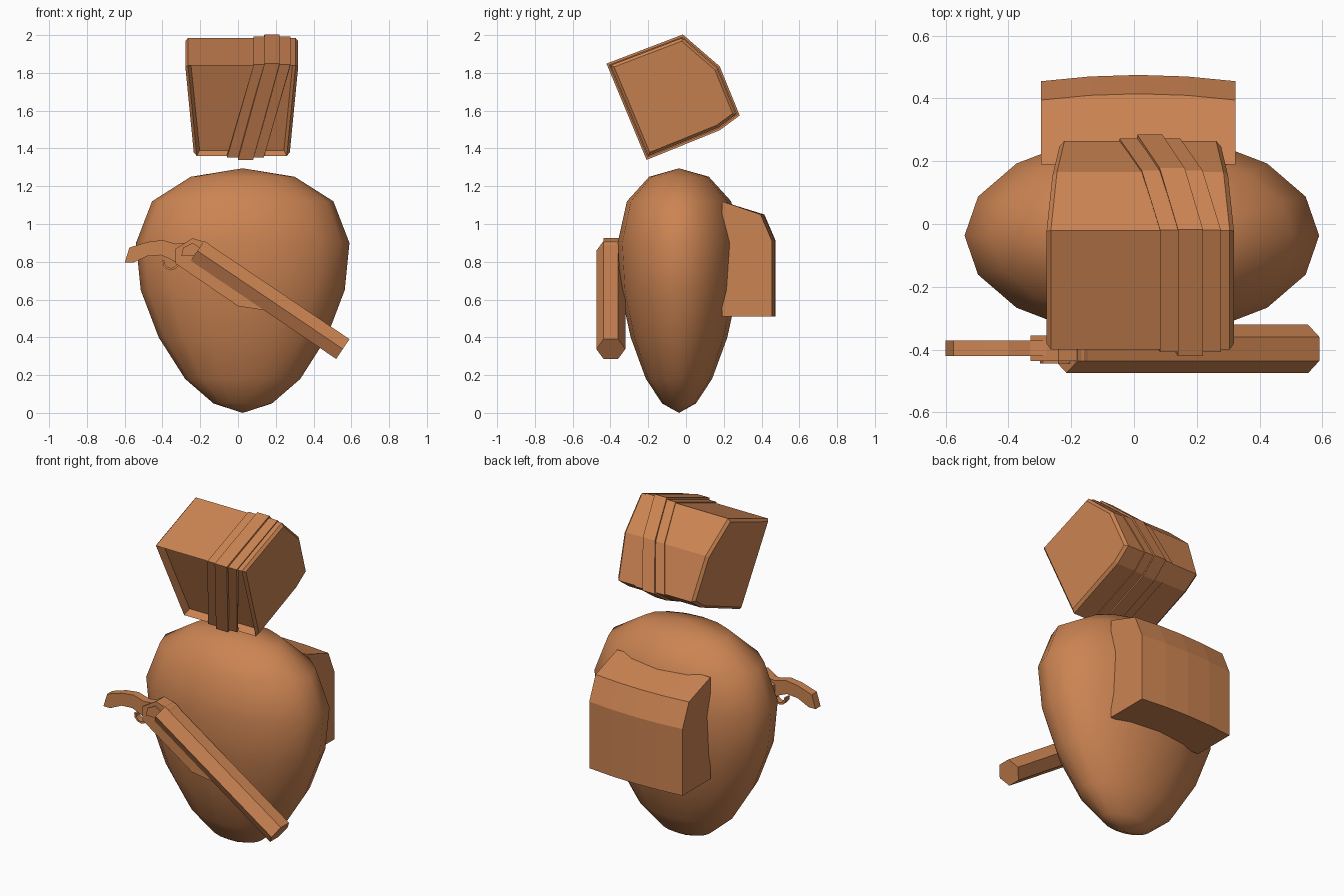
import bpy, bmesh, math
from mathutils import Vector

if "Cube" in bpy.data.objects:
    bpy.data.objects.remove(bpy.data.objects["Cube"])

brown = bpy.data.materials.new("warm brown")
brown.diffuse_color = (0.60, 0.23, 0.085, 1)
brown.use_nodes = True
brown.node_tree.nodes["Principled BSDF"].inputs["Base Color"].default_value = brown.diffuse_color


def finish(name, bm):
    bmesh.ops.recalc_face_normals(bm, faces=bm.faces)
    me = bpy.data.meshes.new(name)
    bm.to_mesh(me)
    bm.free()
    me.materials.append(brown)
    ob = bpy.data.objects.new(name, me)
    bpy.context.collection.objects.link(ob)
    return ob


def loft(rings, cap=True, wrap=False):
    """Skin a list of equally long closed loops."""
    bm = bmesh.new()
    vs = [[bm.verts.new(p) for p in r] for r in rings]
    pairs = list(zip(vs, vs[1:])) + ([(vs[-1], vs[0])] if wrap else [])
    for a, b in pairs:
        for i in range(len(a)):
            j = (i + 1) % len(a)
            bm.faces.new((a[i], a[j], b[j], b[i]))
    if cap:
        bm.faces.new(vs[0])
        bm.faces.new(vs[-1])
    return bm


def offset(poly, t):
    """Mitred outward offset of a clockwise 2D polygon."""
    out = []
    for i, p in enumerate(poly):
        p = Vector(p)
        d1 = (p - Vector(poly[i - 1])).normalized()
        d2 = (Vector(poly[(i + 1) % len(poly)]) - p).normalized()
        n1, n2 = Vector((-d1.y, d1.x)), Vector((-d2.y, d2.x))
        out.append(p + (n1 + n2) * t / (1 + n1.dot(n2)))
    return out


# Body: flattened egg, 16 sides
CX, CY = 0.025, -0.037
levels = [(0.05, 0.155), (0.18, 0.305), (0.40, 0.445), (0.65, 0.54),
          (0.90, 0.565), (1.12, 0.48), (1.25, 0.275)]
bm = loft([[(CX + r * math.cos(k * math.pi / 8), CY + 0.575 * r * math.sin(k * math.pi / 8), z)
            for k in range(16)] for z, r in levels], cap=False)
for z, ref in ((0.0, 0.05), (1.295, 1.25)):
    tip = bm.verts.new((CX, CY, z))
    for e in [e for e in bm.edges if e.is_boundary and abs(e.verts[0].co.z - ref) < 0.01]:
        bm.faces.new((e.verts[0], e.verts[1], tip))
body = finish("body", bm)
for p in body.data.polygons:
    p.use_smooth = True

# Head: tilted, tapered box with chamfered back and recessed front
HX = 0.02
prof = [(-0.40, 1.84), (-0.02, 1.985), (0.165, 1.825), (0.265, 1.58), (0.17, 1.51), (-0.20, 1.36)]


def drop(p):
    """Distance below the tilted head top, 0 to 1."""
    return ((p[0] + 0.40) * 0.358 - (p[1] - 1.84) * 0.934) / 0.52


def half(p):
    return 0.30 - 0.047 * drop(p)


bm = loft([[(HX + s * half(p), p[0], p[1]) for p in prof] for s in (-1, 1)])
bmesh.ops.recalc_face_normals(bm, faces=bm.faces)
side_edges = list({e for f in bm.faces if len(f.verts) == 6 for e in f.edges})
bmesh.ops.bevel(bm, geom=side_edges, offset=0.015, segments=1, affect='EDGES')
bmesh.ops.recalc_face_normals(bm, faces=bm.faces)
bm.normal_update()
front_dir = Vector((0, -0.934, -0.358))
front = max(bm.faces, key=lambda f: f.normal.dot(front_dir) * f.calc_area())
bmesh.ops.inset_individual(bm, faces=[front], thickness=0.022, depth=-0.04)
finish("head", bm)


# Strap around the head: wide band with a raised middle band
def strap(name, w, t):
    outer, inner = offset(prof, t), offset(prof, -0.008)
    mid = [0.18 - 0.14 * min(1, max(0, drop(p))) for p in prof]

    def ring(loop, s):
        return [(m + s * w, p[0], p[1]) for m, p in zip(mid, loop)]
    rings = [ring(outer, -1), ring(outer, 1), ring(inner, 1), ring(inner, -1)]
    finish(name, loft(rings, cap=False, wrap=True))


strap("strap_wide", 0.097, 0.006)
strap("strap_middle", 0.04, 0.016)

# Backpack: side profile swept across x, bowed at the back
pack = [(0.19, 0.51), (0.475, 0.51), (0.475, 0.91), (0.415, 1.05), (0.19, 1.12)]
rings = []
for k in range(5):
    s = k / 2 - 1
    rings.append([(0.014 + 0.31 * s, y - (0.02 * s * s if y > 0.3 else 0), z) for y, z in pack])
finish("backpack", loft(rings))

# Gun barrel: hexagonal, slanting down across the front
GY = -0.398
a, b = Vector((-0.215, GY, 0.858)), Vector((0.555, GY, 0.338))
up = (b - a).normalized().cross(Vector((0, 1, 0)))
if up.z < 0:
    up = -up
hexa = [Vector((0, 1, 0)) * 0.077 * math.cos(k * math.pi / 3) + up * 0.073 * math.sin(k * math.pi / 3)
        for k in range(6)]
finish("gun_barrel", loft([[c + h for h in hexa] for c in (a, b)]))


def plate(name, pts, y0, y1):
    finish(name, loft([[(x, y, z) for x, z in pts] for y in (y0, y1)]))


# Gun stock, grip and hammer
plate("gun_stock", [(-0.33, 0.87), (-0.24, 0.925), (-0.16, 0.90), (0.20, 0.58),
                    (0.13, 0.545), (0.0, 0.565), (-0.33, 0.79)], -0.436, -0.355)
plate("gun_grip", [(-0.28, 0.90), (-0.33, 0.895), (-0.40, 0.915), (-0.48, 0.905), (-0.575, 0.875),
                   (-0.60, 0.795), (-0.555, 0.795), (-0.48, 0.83), (-0.41, 0.835), (-0.36, 0.815),
                   (-0.30, 0.78)], -0.42, -0.372)
plate("gun_hammer", [(-0.30, 0.83), (-0.29, 0.875), (-0.24, 0.90), (-0.18, 0.86), (-0.24, 0.83)],
      -0.445, -0.43)

# Trigger guard: small bent strip below the grip
guard = []
for k in range(7):
    ang = math.pi * (0.95 + k / 5.5)
    c, s = math.cos(ang), math.sin(ang)
    guard.append([(-0.355 + r * c, y, 0.80 + r * s)
                  for r, y in ((0.045, -0.415), (0.045, -0.378), (0.033, -0.378), (0.033, -0.415))])
finish("trigger_guard", loft(guard))
